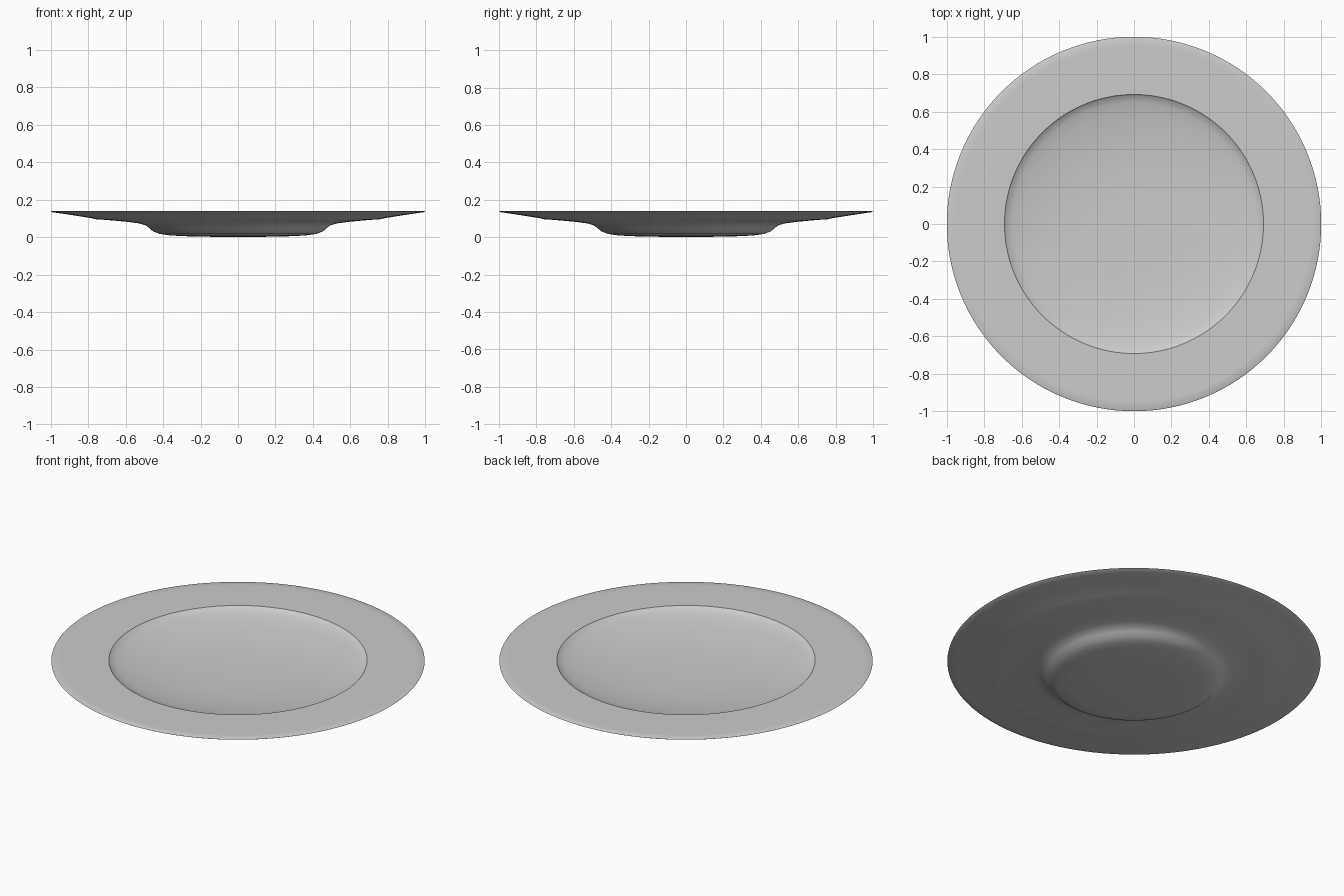
import bpy, bmesh, math

if "Cube" in bpy.data.objects:
    bpy.data.objects.remove(bpy.data.objects["Cube"])

# Half cross-section (radius, height): underside centre -> rim -> well centre
profile = [
    (0, 0.0), (0.25, 0.004), (0.36, 0.009), (0.42, 0.018), (0.455, 0.032),
    (0.475, 0.05), (0.495, 0.064), (0.53, 0.074), (0.60, 0.083), (0.70, 0.092),
    (0.76, 0.096), (0.785, 0.102), (0.88, 0.117), (0.96, 0.129), (0.995, 0.134),
    (1.0, 0.137), (0.994, 0.14), (0.95, 0.1405), (0.80, 0.141), (0.692, 0.141),
    (0.685, 0.134), (0.65, 0.122), (0.60, 0.111), (0.52, 0.098), (0.42, 0.086),
    (0.28, 0.077), (0.12, 0.074), (0, 0.073),
]

# Spin the profile into a closed plate
bm = bmesh.new()
verts = [bm.verts.new((r, 0, z)) for r, z in profile]
edges = [bm.edges.new(pair) for pair in zip(verts, verts[1:])]
bmesh.ops.spin(bm, geom=verts + edges, cent=(0, 0, 0), axis=(0, 0, 1),
               angle=math.tau, steps=128, use_duplicate=False)
bmesh.ops.remove_doubles(bm, verts=bm.verts[:], dist=0.0001)
bmesh.ops.recalc_face_normals(bm, faces=bm.faces[:])
mesh = bpy.data.meshes.new("plate")
bm.to_mesh(mesh)
bm.free()

plate = bpy.data.objects.new("plate", mesh)
bpy.context.collection.objects.link(plate)
bpy.context.view_layer.objects.active = plate
plate.select_set(True)
bpy.ops.object.shade_smooth_by_angle(angle=math.radians(30))
